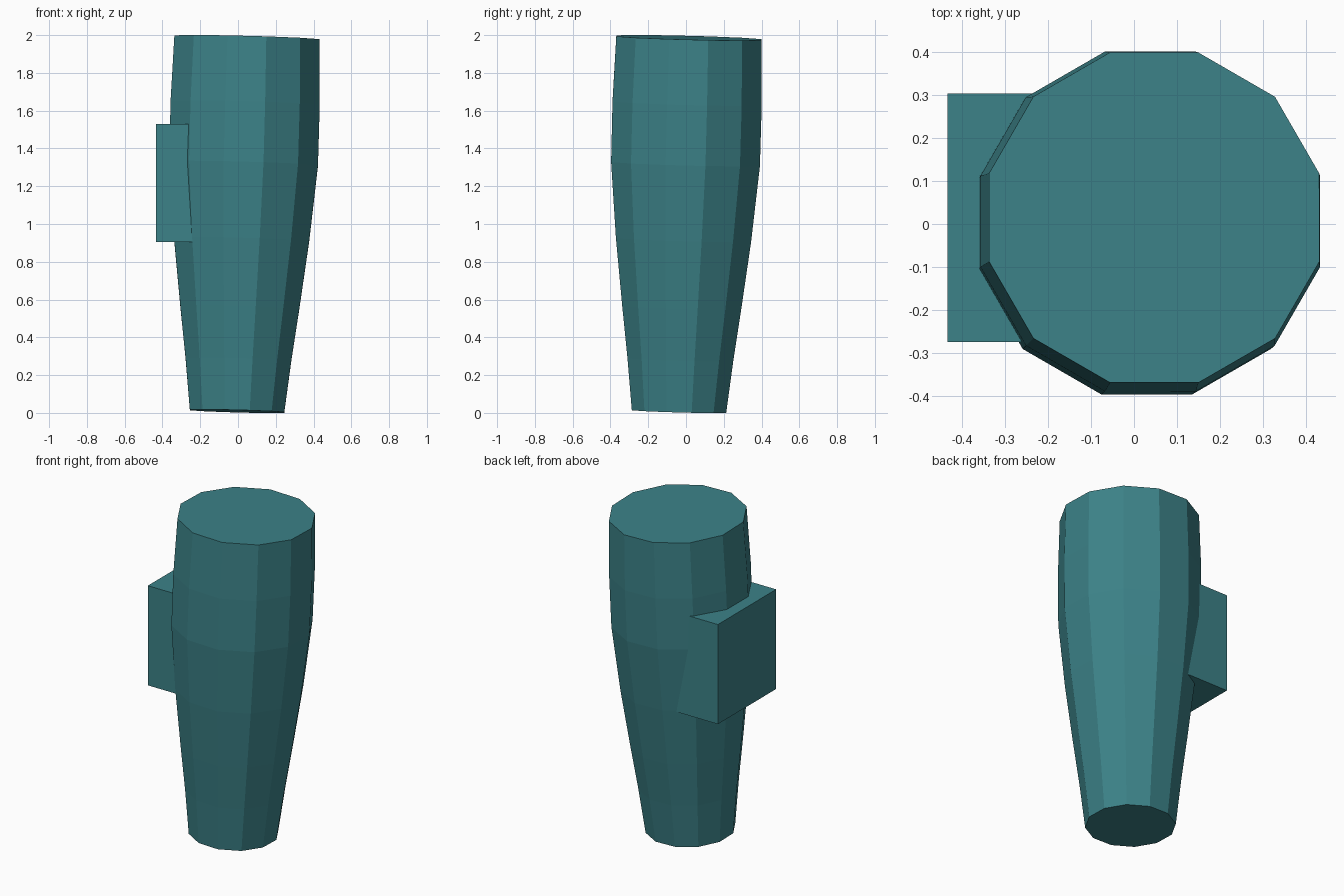
import bpy, bmesh, math
from mathutils import Vector

if "Cube" in bpy.data.objects:
    bpy.data.objects.remove(bpy.data.objects["Cube"])

teal = bpy.data.materials.new("teal")
teal.diffuse_color = (0.045, 0.223, 0.246, 1)
teal.use_nodes = True
teal.node_tree.nodes["Principled BSDF"].inputs["Base Color"].default_value = teal.diffuse_color


def make_object(name, bm):
    bmesh.ops.recalc_face_normals(bm, faces=bm.faces)
    mesh = bpy.data.meshes.new(name)
    bm.to_mesh(mesh)
    bm.free()
    mesh.materials.append(teal)
    obj = bpy.data.objects.new(name, mesh)
    bpy.context.collection.objects.link(obj)
    return obj


# Tapered twelve-sided body, lofted along a slightly leaning axis
SIDES = 12
bottom = Vector((-0.005, -0.037, 0.009))
top = Vector((0.047, 0.015, 1.986))
lean = Vector((0, 0, 1)).rotation_difference(top - bottom)
# (height, distance from axis to flat-side edge line)
profile = [(0.009, 0.25), (0.283, 0.28), (0.558, 0.315), (0.918, 0.358),
           (1.32, 0.394), (1.64, 0.395), (1.986, 0.384)]

bm = bmesh.new()
rings = []
for z, half in profile:
    centre = bottom.lerp(top, (z - bottom.z) / (top.z - bottom.z))
    r = half / math.cos(math.pi / SIDES)
    ring = []
    for i in range(SIDES):
        a = 2 * math.pi * (i + 0.5) / SIDES
        ring.append(bm.verts.new(centre + lean @ Vector((r * math.cos(a), r * math.sin(a), 0))))
    rings.append(ring)
for low, high in zip(rings, rings[1:]):
    for i in range(SIDES):
        j = (i + 1) % SIDES
        bm.faces.new((low[i], low[j], high[j], high[i]))
bm.faces.new(rings[0][::-1])
bm.faces.new(rings[-1])
make_object("tapered_body", bm)

# Upright block set into the left side
bm = bmesh.new()
bmesh.ops.create_cube(bm, size=1)
lo, hi = Vector((-0.434, -0.274, 0.905)), Vector((-0.08, 0.304, 1.53))
bmesh.ops.scale(bm, vec=hi - lo, verts=bm.verts)
bmesh.ops.translate(bm, vec=(lo + hi) / 2, verts=bm.verts)
make_object("side_block", bm)
